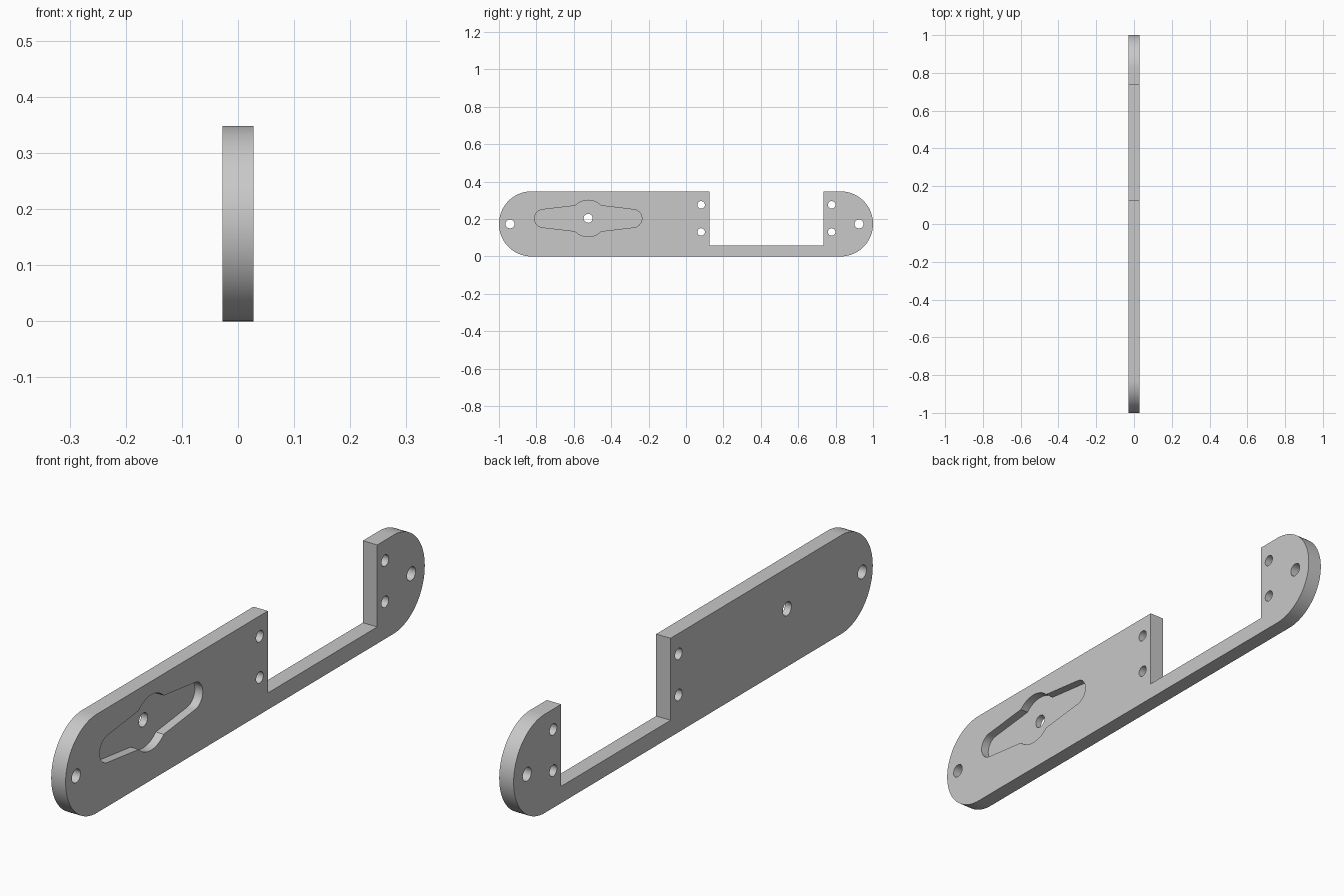
import bpy
import bmesh
from math import cos, sin, radians

if "Cube" in bpy.data.objects:
    bpy.data.objects.remove(bpy.data.objects["Cube"], do_unlink=True)

HALF = 0.028          # half the plate thickness
RADIUS = 0.174        # rounded plate ends
POCKET_DEPTH = 0.031

grey = bpy.data.materials.new("light_grey")
grey.use_nodes = True
colour = (0.58, 0.58, 0.58, 1)
grey.diffuse_color = colour
grey.node_tree.nodes["Principled BSDF"].inputs["Base Color"].default_value = colour


def arc(cy, cz, r, start, end, steps):
    """Points on an arc in the y-z plane, angles in degrees."""
    angles = [radians(start + (end - start) * i / steps) for i in range(steps + 1)]
    return [(cy + r * cos(a), cz + r * sin(a)) for a in angles]


def prism(name, outline, x0, x1):
    """Extrude a closed y-z outline from x0 to x1."""
    bm = bmesh.new()
    face = bm.faces.new([bm.verts.new((x0, y, z)) for y, z in outline])
    new = bmesh.ops.extrude_face_region(bm, geom=[face])["geom"]
    verts = [v for v in new if isinstance(v, bmesh.types.BMVert)]
    bmesh.ops.translate(bm, verts=verts, vec=(x1 - x0, 0, 0))
    bmesh.ops.recalc_face_normals(bm, faces=bm.faces)
    mesh = bpy.data.meshes.new(name)
    bm.to_mesh(mesh)
    bm.free()
    mesh.materials.append(grey)
    obj = bpy.data.objects.new(name, mesh)
    bpy.context.collection.objects.link(obj)
    return obj


def cut(target, cutter):
    """Subtract the cutter for good and discard it."""
    cutter.hide_render = True
    mod = target.modifiers.new("cut", "BOOLEAN")
    mod.operation = "DIFFERENCE"
    mod.solver = "EXACT"
    mod.object = cutter
    bpy.context.view_layer.objects.active = target
    bpy.ops.object.modifier_apply(modifier=mod.name)
    bpy.data.objects.remove(cutter, do_unlink=True)


# Plate: round ends and a deep rectangular notch in the top edge
end = 1 - RADIUS
notch = [(0.735, 2 * RADIUS), (0.735, 0.059), (0.126, 0.059), (0.126, 2 * RADIUS)]
outline = (arc(end, RADIUS, RADIUS, -90, 90, 48) + notch
           + arc(-end, RADIUS, RADIUS, 90, 270, 48))
plate = prism("mounting_plate", outline, -HALF, HALF)

# Shallow pocket: tapered arms with round tips and a round middle
py, pz = -0.523, 0.203
tip, middle = 0.239, 0.0975
shape = (arc(py + tip, pz, 0.048, -84, 84, 20)
         + arc(py, pz, middle, 44.5, 135.5, 16)
         + arc(py - tip, pz, 0.048, 96, 264, 20)
         + arc(py, pz, middle, 224.5, 315.5, 16))
cut(plate, prism("pocket_cutter", shape, HALF - POCKET_DEPTH, HALF + 0.05))

# Through holes: two at the ends, one in the pocket, a pair each side of the notch
holes = [(-0.941, RADIUS, 0.024), (0.925, RADIUS, 0.024), (py, 0.204, 0.024)]
holes += [(y, z, 0.02) for y in (0.081, 0.779) for z in (0.131, 0.276)]
for y, z, r in holes:
    cut(plate, prism("hole_cutter", arc(y, z, r, 0, 360, 32)[:-1], -0.1, 0.1))

# Smooth curved walls, crisp edges
bpy.ops.object.select_all(action="DESELECT")
plate.select_set(True)
bpy.context.view_layer.objects.active = plate
bpy.ops.object.shade_smooth_by_angle(angle=radians(30))
